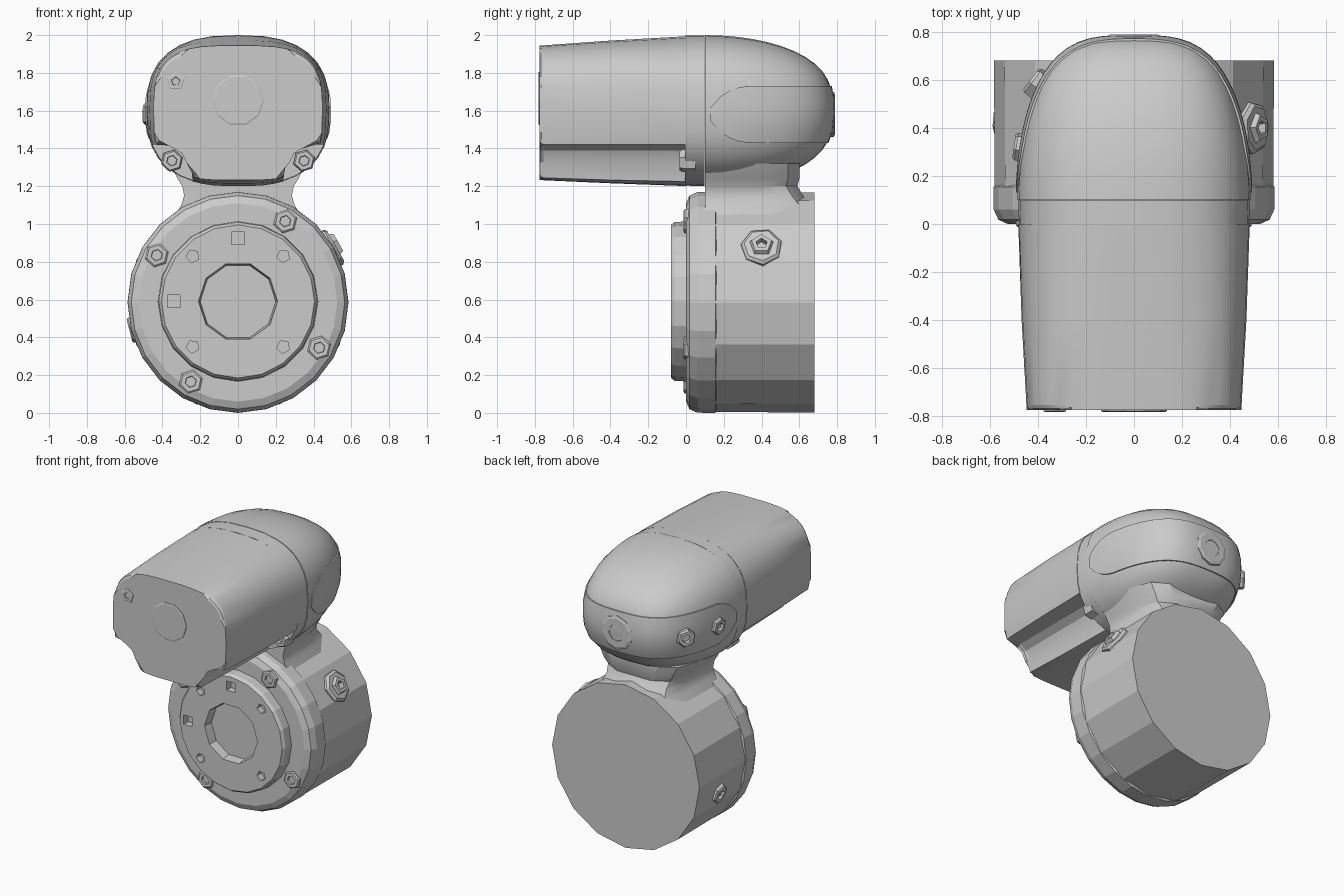
import bpy, bmesh, math
from mathutils import Vector

if "Cube" in bpy.data.objects:
    bpy.data.objects.remove(bpy.data.objects["Cube"])

ZC = 1.6  # height of the upper housing axis


def finish(name, bm, smooth=None):
    bmesh.ops.recalc_face_normals(bm, faces=bm.faces)
    me = bpy.data.meshes.new(name)
    bm.to_mesh(me)
    bm.free()
    ob = bpy.data.objects.new(name, me)
    bpy.context.collection.objects.link(ob)
    if smooth:
        bpy.ops.object.select_all(action='DESELECT')
        ob.select_set(True)
        bpy.context.view_layer.objects.active = ob
        bpy.ops.object.shade_smooth_by_angle(angle=math.radians(smooth))
    return ob


def loft(name, rings, bevel=0, smooth=None):
    """Skin a list of equal closed rings, cap both ends."""
    bm = bmesh.new()
    vs = [[bm.verts.new(p) for p in r] for r in rings]
    n = len(vs[0])
    for a, b in zip(vs, vs[1:]):
        for i in range(n):
            bm.faces.new((a[i], a[(i + 1) % n], b[(i + 1) % n], b[i]))
    front = bm.faces.new(vs[0])
    bm.faces.new(vs[-1])
    if bevel:
        bmesh.ops.bevel(bm, geom=list(front.edges), offset=bevel, segments=2,
                        profile=0.5, affect='EDGES')
    return finish(name, bm, smooth)


def lathe(name, origin, axis, profile, sides, spin=0, smooth=None):
    """Revolve (radius, height) pairs about an axis."""
    q = Vector(axis).to_track_quat('Z', 'Y')
    rings = []
    for r, h in profile:
        rings.append([Vector(origin) + q @ Vector((
            r * math.cos(spin + 2 * math.pi * i / sides),
            r * math.sin(spin + 2 * math.pi * i / sides), h)) for i in range(sides)])
    return loft(name, rings, smooth=smooth)


def bolt(name, origin, axis, r, h, sides=6):
    """Hex head with a recessed socket."""
    return lathe(name, origin, axis, [(r, -0.05), (r, h * 0.6), (r * 0.85, h),
                 (r * 0.48, h), (r * 0.44, h * 0.2)], sides, 0.3)


def cut(ob, cutters):
    for c in cutters:
        m = ob.modifiers.new("cut", 'BOOLEAN')
        m.operation, m.solver, m.object = 'DIFFERENCE', 'EXACT', c
        bpy.context.view_layer.objects.active = ob
        bpy.ops.object.modifier_apply(modifier=m.name)
        bpy.data.objects.remove(c)


def sgn_pow(v, p):
    return math.copysign(abs(v) ** p, v)


def oval(y, hw, hz, n, count=32):
    out = []
    for i in range(count):
        t = 2 * math.pi * i / count
        out.append((hw * sgn_pow(math.cos(t), 2 / n), y, ZC + hz * sgn_pow(math.sin(t), 2 / n)))
    return out


def notched(y, hw, top, bot, n):
    """Rounded section with the two lower corners cut away."""
    zc, h = (top + bot) / 2, (top - bot) / 2
    t0 = -math.asin(((zc - 1.42) / h) ** (n / 2))
    t1 = -math.acos((0.24 / hw) ** (n / 2))

    def arc(a, b, k):
        for i in range(k):
            t = a + (b - a) * i / (k - 1)
            yield (hw * sgn_pow(math.cos(t), 2 / n), zc + h * sgn_pow(math.sin(t), 2 / n))
    half = list(arc(math.radians(85), t0, 12))
    half += [(0.33, 1.42), (0.28, 1.39), (0.25, 1.33)]
    half += list(arc(t1, math.radians(-86), 4))
    return [(x, y, z) for x, z in half] + [(-x, y, z) for x, z in reversed(half)]


# Upper housing: long cover, collar and rounded rear dome
loft("motor_cover", [notched(-0.775, 0.447, 1.945, 1.232, 3.4),
                     notched(-0.4, 0.468, 1.972, 1.215, 3.0),
                     notched(0.0, 0.482, 1.995, 1.2, 2.65)], bevel=0.022, smooth=22)
loft("cover_collar", [oval(-0.005, 0.479, 0.397, 2.6), oval(0.097, 0.482, 0.399, 2.6)], smooth=22)
dome = []
for k in range(13):
    t = math.radians(88) * k / 12
    c = math.cos(t)
    dome.append(oval(0.1 + 0.68 * math.sin(t), 0.486 * c ** 0.6, 0.4 * c ** 0.72, 2.6))
loft("rear_dome", dome, smooth=22)


# Side band wrapping around the dome
def dome_hit(phi, z, off):
    lo, hi = 0.0, 0.8
    for _ in range(25):
        d = (lo + hi) / 2
        x, y = d * math.cos(phi), 0.3 + d * math.sin(phi)
        c = math.sqrt(max(1e-9, 1 - (max(0, y - 0.1) / 0.68) ** 2))
        f = (abs(x) / (0.486 * c ** 0.6)) ** 2.6 + (abs(z - ZC) / (0.4 * c ** 0.72)) ** 2.6
        lo, hi = (d, hi) if f < 1 else (lo, d)
    d = lo + off
    return (d * math.cos(phi), 0.3 + d * math.sin(phi), z)


a0 = math.radians(-19)
rings = []
for i in range(41):
    u = i / 40
    phi = a0 + (math.pi - 2 * a0) * u
    e = min(1, min(u, 1 - u) / 0.11)
    h = 0.15 * max(0.25, math.sqrt(1 - (1 - e) ** 2))
    zs = [1.58 + h * v for v in (-1, -0.5, 0, 0.5, 1)]
    rings.append([dome_hit(phi, z, 0.007) for z in zs] +
                 [dome_hit(phi, z, -0.02) for z in reversed(zs)])
loft("dome_band", rings, smooth=22)

# Plugs on the band: large one at the back, two on the left
bolt("rear_plug_ring", (0, 0.775, 1.58), (0, 1, 0), 0.12, 0.014, 10)
bolt("rear_plug", (0, 0.77, 1.58), (0, 1, 0), 0.07, 0.015)
bolt("band_plug_a", (-0.405, 0.585, 1.58), (-0.8, 0.6, 0), 0.065, 0.03)
bolt("band_plug_b", (-0.475, 0.32, 1.58), (-1, 0.15, 0), 0.06, 0.025)

# Cover front details
lathe("front_disc", (0, -0.775, 1.655), (0, -1, 0), [(0.137, -0.02), (0.137, 0.004), (0.13, 0.007)], 10)
bolt("front_screw", (-0.33, -0.775, 1.755), (0, -1, 0), 0.05, 0.007, 5)
for s, side in ((-1, "left"), (1, "right")):
    bolt("notch_screw_" + side, (s * 0.35, 0, 1.335), (0, -1, 0), 0.06, 0.035)

# Neck joining housing and drum
neck = []
for z, hx, y1 in ((1.0, 0.36, 0.67), (1.1, 0.30, 0.66), (1.15, 0.285, 0.62),
                  (1.2, 0.295, 0.59), (1.24, 0.32, 0.60), (1.32, 0.36, 0.6)):
    r = 0.1
    neck.append([(-hx, 0.1, z), (hx, 0.1, z), (hx, y1 - 2 * r, z), (hx - 0.05, y1 - r * 0.6, z),
                 (hx - 0.16, y1, z), (-hx + 0.16, y1, z), (-hx + 0.05, y1 - r * 0.6, z),
                 (-hx, y1 - 2 * r, z)])
loft("neck", neck, smooth=30)

# Lower drum and front flange
lathe("drum", (0, 0, 0.585), (0, 1, 0), [(0.58, 0.14), (0.583, 0.68)], 16, math.pi / 16 * 2)
lathe("flange", (0, 0, 0.585), (0, 1, 0),
      [(0.525, 0.0), (0.565, 0.018), (0.584, 0.06), (0.585, 0.155), (0.57, 0.162)], 24)

# Raised boss with bore and small holes
boss = lathe("boss", (0, 0, 0.59), (0, -1, 0),
             [(0.425, -0.03), (0.42, 0.06), (0.405, 0.08)], 20)
cutters = [lathe("bore_cut", (0, 0, 0.59), (0, -1, 0), [(0.2, 0.015), (0.215, 0.12)], 10)]
holes = [(sx * 0.24, 0.59 + sz * 0.24, 0.035, 5) for sx in (-1, 1) for sz in (-1, 1)]
holes += [(0, 0.925, 0.047, 4), (-0.34, 0.59, 0.047, 4)]
for x, z, r, n in holes:
    cutters.append(lathe("hole_cut", (x, 0, z), (0, -1, 0), [(r, 0.03), (r, 0.12)], n, math.pi / 4))
cut(boss, cutters)

# Flange bolts
for i, (x, z) in enumerate(((-0.43, 0.835), (0.25, 1.015), (0.43, 0.345), (-0.25, 0.165))):
    bolt("flange_bolt_%d" % i, (x, 0.005, z), (0, -1, 0), 0.065, 0.018)

# Drum side fittings
side = (0.87, 0, 0.5)
bolt("side_fitting_base", (0.485, 0.4, 0.87), side, 0.11, 0.035, 7)
bolt("side_fitting", (0.495, 0.4, 0.876), side, 0.065, 0.045, 5)
bolt("left_plug", (-0.555, 0.42, 0.44), (-0.97, 0, -0.25), 0.07, 0.02)
